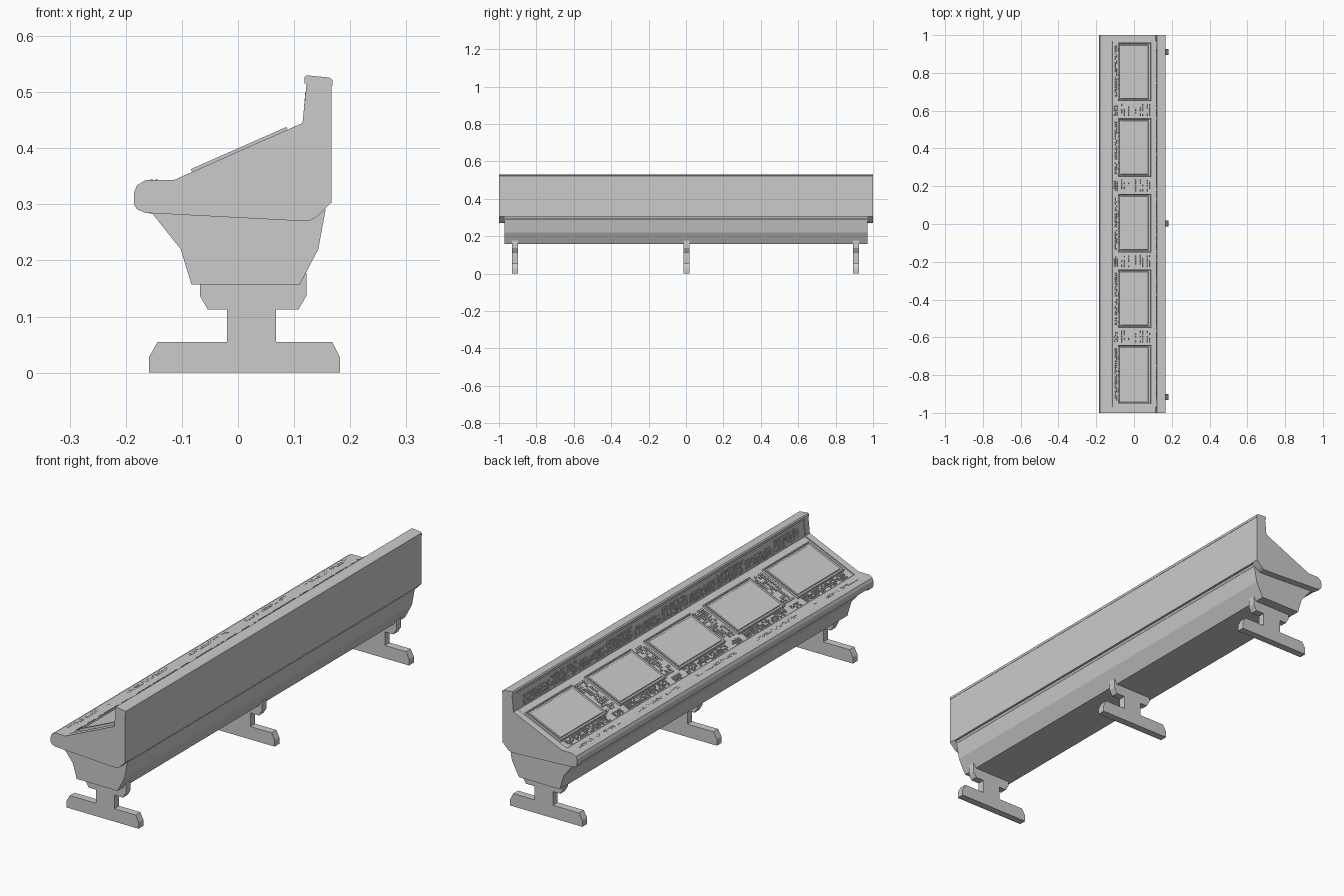
import bpy, bmesh, math, random
from mathutils import Vector

random.seed(4)
if "Cube" in bpy.data.objects:
    bpy.data.objects.remove(bpy.data.objects["Cube"], do_unlink=True)

grey = bpy.data.materials.new("plain grey")
grey.use_nodes = True
shade = (0.6, 0.6, 0.6, 1)
grey.diffuse_color = shade
grey.node_tree.nodes["Principled BSDF"].inputs["Base Color"].default_value = shade


def finish(bm, name):
    bmesh.ops.recalc_face_normals(bm, faces=bm.faces)
    mesh = bpy.data.meshes.new(name)
    bm.to_mesh(mesh)
    bm.free()
    mesh.materials.append(grey)
    ob = bpy.data.objects.new(name, mesh)
    bpy.context.collection.objects.link(ob)
    return ob


def extrude(name, profile, y0, y1):
    """Solid with an x-z outline, running from y0 to y1."""
    bm = bmesh.new()
    face = bm.faces.new([bm.verts.new((x, y0, z)) for x, z in profile])
    ext = bmesh.ops.extrude_face_region(bm, geom=[face])
    moved = [g for g in ext["geom"] if isinstance(g, bmesh.types.BMVert)]
    bmesh.ops.translate(bm, verts=moved, vec=(0, y1 - y0, 0))
    return finish(bm, name)


class Plane:
    """Working plane: u runs up the surface, y along the desk, h out of it."""
    def __init__(self, start, end):
        self.o = Vector((start[0], 0, start[1]))
        self.u = (Vector((end[0], 0, end[1])) - self.o).normalized()
        self.n = Vector((-self.u.z, 0, self.u.x))

    def box(self, bm, u0, u1, y0, y1, h0, h1):
        def ring(h):
            return [bm.verts.new(self.o + self.u * u + self.n * h + Vector((0, y, 0)))
                    for u, y in ((u0, y0), (u1, y0), (u1, y1), (u0, y1))]
        a, b = ring(h0), ring(h1)
        bm.faces.new(a[::-1])
        for i in range(4):
            j = (i + 1) % 4
            bm.faces.new((a[i], a[j], b[j], b[i]))
        top = bm.faces.new(b)
        bm.normal_update()
        return top

    def keys(self, bm, u0, u1, y0, y1, rows, cols, h, fill):
        """Irregular grid of small keys."""
        du, dy = (u1 - u0) / rows, (y1 - y0) / cols
        for r in range(rows):
            for c in range(cols):
                if random.random() < fill:
                    u, y = u0 + r * du, y0 + c * dy
                    wide = random.choice((0.6, 0.75, 0.9))
                    self.box(bm, u, u + du * 0.65, y, y + dy * wide, -0.003, h)


# Long desk body with front rail and back wall
extrude("desk_body", [(-0.185, 0.30), (-0.165, 0.285), (-0.15, 0.283), (0.15, 0.28),
                      (0.157, 0.302), (0.167, 0.302), (0.167, 0.513), (0.124, 0.513),
                      (0.118, 0.441), (-0.113, 0.339), (-0.12, 0.343), (-0.165, 0.343),
                      (-0.18, 0.334), (-0.185, 0.322)], -0.97, 0.97)

# End cheeks
cheek = [(-0.185, 0.30), (-0.18, 0.291), (-0.165, 0.285), (-0.15, 0.284), (0.10, 0.271),
         (0.128, 0.271), (0.14, 0.277), (0.167, 0.304), (0.167, 0.513), (0.122, 0.513),
         (0.115, 0.445), (-0.115, 0.343), (-0.165, 0.343), (-0.18, 0.334), (-0.185, 0.322)]
for side, name in ((1, "back_cheek"), (-1, "front_cheek")):
    extrude(name, cheek, side * 0.97, side)

# Rounded cap on the back wall
extrude("wall_cap", [(0.119, 0.515), (0.118, 0.526), (0.122, 0.53), (0.163, 0.526),
                     (0.168, 0.522), (0.168, 0.511), (0.163, 0.509), (0.124, 0.513)], -1, 1)

# Tapered lower housing
extrude("lower_housing", [(-0.153, 0.284), (-0.102, 0.22), (-0.083, 0.157), (0.11, 0.157),
                          (0.143, 0.22), (0.156, 0.29), (0.15, 0.30)], -0.97, 0.97)

# T-shaped feet with cradle brackets
foot = [(-0.068, 0.175), (-0.068, 0.137), (-0.054, 0.113), (-0.02, 0.113), (-0.02, 0.055),
        (-0.143, 0.055), (-0.159, 0.027), (-0.159, 0), (0.182, 0), (0.182, 0.027),
        (0.168, 0.055), (0.068, 0.055), (0.068, 0.113), (0.108, 0.113), (0.122, 0.137),
        (0.122, 0.178)]
for y, name in ((-0.915, "front_foot"), (0.003, "middle_foot"), (0.91, "back_foot")):
    extrude(name, foot, y - 0.016, y + 0.016)

slope = Plane((-0.113, 0.339), (0.118, 0.441))
wall = Plane((0.118, 0.441), (0.124, 0.513))
rest = Plane((-0.165, 0.343), (-0.12, 0.343))
bays = [0.005 + 0.4 * i for i in range(-2, 3)]

# Screens: raised frame, sunken gutter and raised display
bm = bmesh.new()
for y in bays:
    top = slope.box(bm, 0.036, 0.222, y - 0.155, y + 0.155, -0.004, 0.010)
    for width, depth in ((0.006, 0.0), (0.003, -0.005), (0.008, 0.0), (0.003, 0.003)):
        bmesh.ops.inset_region(bm, faces=[top], thickness=width, depth=depth)
finish(bm, "screens")

# Key fields in front of and between the screens
bm = bmesh.new()
for y in bays:
    slope.keys(bm, 0.004, 0.034, y - 0.14, y + 0.14, 4, 26, 0.004, 0.75)
for y in bays[:-1]:
    slope.keys(bm, 0.004, 0.03, y + 0.17, y + 0.225, 3, 5, 0.004, 0.8)
    slope.keys(bm, 0.045, 0.22, y + 0.168, y + 0.232, 13, 5, 0.004, 0.7)
finish(bm, "desk_keys")

# Sparse marker strips along the hand rest
bm = bmesh.new()
for y in bays:
    rest.keys(bm, 0.008, 0.026, y - 0.14, y + 0.14, 2, 16, 0.001, 0.6)
finish(bm, "rest_strips")

# Switch blocks on the inner face of the back wall
bm = bmesh.new()
for i in range(10):
    start = -0.93 + i * 0.187
    wall.keys(bm, 0.008, 0.062 - 0.012 * (i % 2), start, start + 0.175, 6, 16, 0.003, 0.8)
finish(bm, "wall_switches")
